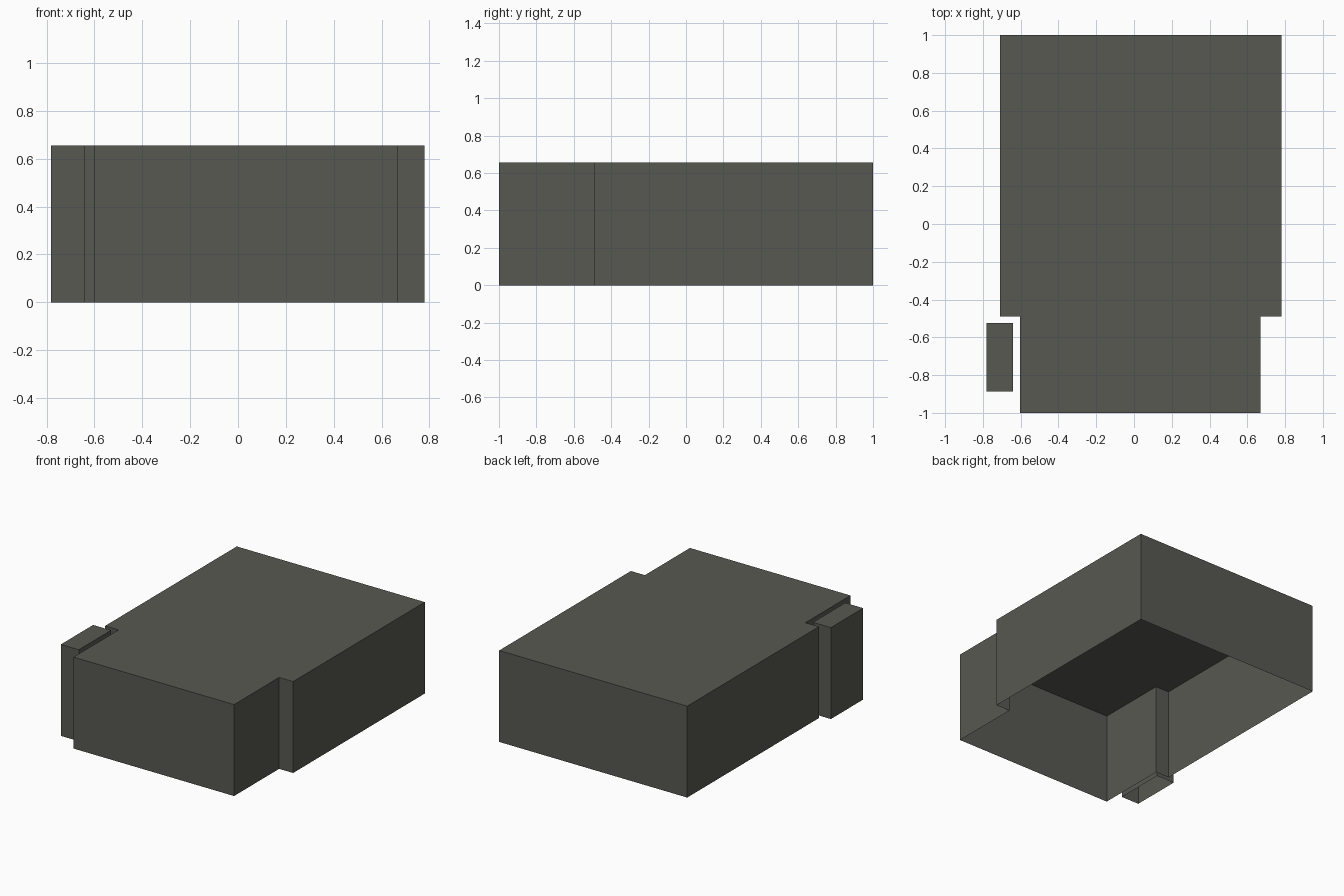
import bpy, bmesh

if "Cube" in bpy.data.objects:
    bpy.data.objects.remove(bpy.data.objects["Cube"])

HEIGHT = 0.655

grey = bpy.data.materials.new("dark_warm_grey")
grey.diffuse_color = (0.098, 0.098, 0.084, 1.0)
grey.use_nodes = True
grey.node_tree.nodes["Principled BSDF"].inputs["Base Color"].default_value = grey.diffuse_color


def open_block(name, outline):
    """Extrude a counter-clockwise outline into thin walls with a flat roof and open underside."""
    bm = bmesh.new()
    low = [bm.verts.new((x, y, 0)) for x, y in outline]
    high = [bm.verts.new((x, y, HEIGHT)) for x, y in outline]
    n = len(outline)
    for i in range(n):
        j = (i + 1) % n
        bm.faces.new((low[i], low[j], high[j], high[i]))
    bm.faces.new(high)
    mesh = bpy.data.meshes.new(name)
    bm.to_mesh(mesh)
    bm.free()
    mesh.materials.append(grey)
    obj = bpy.data.objects.new(name, mesh)
    bpy.context.collection.objects.link(obj)
    return obj


# Main building: wide rear section stepping in to a narrower front
open_block("main_building", [
    (-0.603, -1.0), (0.669, -1.0), (0.669, -0.49), (0.78, -0.49),
    (0.78, 1.0), (-0.71, 1.0), (-0.71, -0.49), (-0.603, -0.49),
])

# Separate narrow block beside the front left notch
open_block("side_block", [
    (-0.782, -0.888), (-0.64, -0.888), (-0.64, -0.523), (-0.782, -0.523),
])
